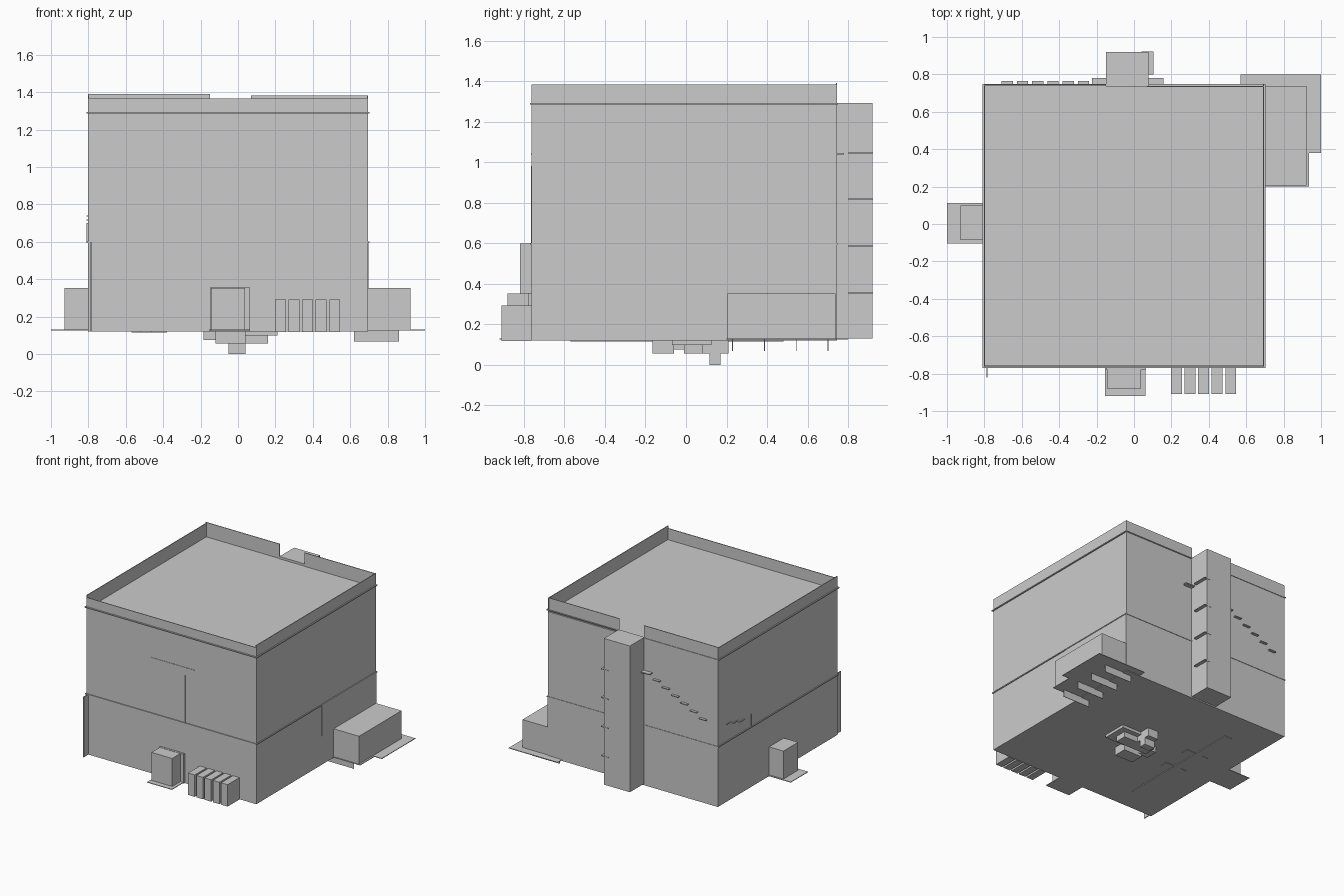
import bpy


def box(name, x0, x1, y0, y1, z0, z1):
    """Axis-aligned box from its extents."""
    v = [(x, y, z) for z in (z0, z1) for x, y in ((x0, y0), (x1, y0), (x1, y1), (x0, y1))]
    f = [(3, 2, 1, 0), (4, 5, 6, 7), (0, 1, 5, 4), (1, 2, 6, 5), (2, 3, 7, 6), (3, 0, 4, 7)]
    me = bpy.data.meshes.new(name)
    me.from_pydata(v, [], f)
    me.update()
    ob = bpy.data.objects.new(name, me)
    bpy.context.collection.objects.link(ob)
    return ob


def ring(name, x0, x1, y0, y1, z0, z1, out):
    """Thin ledge running round the four walls."""
    box(name + "_front", x0 - out, x1 + out, y0 - out, y0, z0, z1)
    box(name + "_back", x0 - out, x1 + out, y1, y1 + out / 2, z0, z1)
    box(name + "_left", x0 - out, x0, y0, y1, z0, z1)
    box(name + "_right", x1, x1 + out, y0, y1, z0, z1)


X0, X1, Y0, Y1 = -0.802, 0.695, -0.762, 0.745
BASE, ROOF = 0.12, 1.275
T = 0.006   # sheet thickness

# Main block with its roof parapets, open at the tower
box("building_body", X0, X1, Y0, Y1, BASE, ROOF)
box("parapet_front", X0, X1, Y0, Y0 + T, ROOF, 1.365)
box("parapet_left", X0, X0 + T, Y0, Y1, ROOF, 1.383)
box("parapet_right", X1 - T, X1, Y0, Y1, ROOF, 1.383)
box("parapet_back_left", X0, -0.15, Y1 - T, Y1, ROOF, 1.39)
box("parapet_back_right", 0.07, X1, Y1 - 0.012, Y1 - T, ROOF, 1.383)

# Horizontal ledges
ring("upper_ledge", X0, X1, Y0, Y1, 1.285, 1.293, 0.009)
ring("lower_ledge", X0, X1, Y0, Y1, 0.594, 0.602, 0.007)

# Wall panel above the side annex, corner fin and facade trims
box("side_panel", X1, X1 + 0.004, 0.06, Y1, 0.35, 0.6)
box("corner_fin", -0.789, -0.783, -0.82, Y0, BASE, 0.6)
box("facade_strip", 0.067, 0.072, Y0 - 0.004, Y0, 0.6, 0.98)
box("facade_sill", -0.23, 0.15, Y0 - 0.003, Y0, 1.038, 1.042)

# Back tower with small side platforms
box("back_tower", -0.15, 0.078, Y1 - 0.01, 0.92, 0.13, 1.293)
for i, z in enumerate((0.355, 0.587, 0.818, 1.045)):
    box(f"tower_platform_{i}", 0.04, 0.104, 0.80, 0.922, z - 0.003, z + 0.003)

# Outside steps descending along the back wall and round onto the left wall
box("step_landing_left", -0.225, -0.15, Y1, 0.78, 1.027, 1.035)
box("step_landing_right", 0.078, 0.157, Y1, 0.78, 1.037, 1.045)
for i in range(6):
    x, z = -0.27 - 0.0815 * i, 0.985 - 0.04 * i
    box(f"back_step_{i}", x - 0.03, x + 0.03, Y1, 0.765, z, z + 0.007)
for i in range(3):
    y, z = 0.61 - 0.08 * i, 0.735 - 0.022 * i
    box(f"left_step_{i}", X0 - 0.008, X0, y - 0.028, y + 0.028, z, z + 0.006)
box("left_stair_edge", X0 - 0.007, X0, 0.325, 0.331, 0.6, 0.7)

# Front porch: box, wall frame and floor plate
box("porch_box", -0.145, 0.037, -0.88, Y0, 0.13, 0.353)
box("porch_frame", -0.15, 0.065, -0.778, Y0, 0.12, 0.355)
box("porch_plate", -0.155, 0.062, -0.92, Y0, 0.125, 0.13)

# Row of five upright blocks on the front
for i in range(5):
    x = 0.198 + 0.0725 * i
    box(f"front_block_{i}", x, x + 0.058, -0.91, Y0, 0.118, 0.292)

# Left side box
box("left_box", -0.928, X0, -0.085, 0.10, 0.13, 0.352)
box("left_plate", -1.0, X0, -0.105, 0.112, 0.125, 0.13)

# Right side annex with floor plates and hanging fins
box("annex", X1, 0.922, 0.205, 0.738, 0.13, 0.352)
box("annex_plate_narrow", X1, 0.935, 0.20, 0.38, 0.125, 0.13)
box("annex_plate_wide", X1, 1.0, 0.38, 0.80, 0.125, 0.13)
box("annex_plate_back", 0.57, X1, Y1, 0.80, 0.125, 0.13)
for i in range(4):
    y = 0.23 + 0.157 * i
    box(f"annex_fin_{i}", 0.62, 0.86, y - 0.002, y + 0.002, 0.068, 0.127)

# Cluster of blocks hanging under the floor
cluster = [(-0.185, -0.10, -0.07, 0.03, 0.075), (-0.12, 0.04, -0.165, -0.06, 0.055),
           (-0.12, 0.16, -0.01, 0.085, 0.055), (-0.05, 0.04, 0.115, 0.17, 0.0),
           (0.04, 0.21, -0.07, 0.125, 0.098), (-0.05, 0.04, 0.085, 0.21, 0.055)]
for i, (a, b, c, d, z) in enumerate(cluster):
    box(f"under_block_{i}", a, b, c, d, z, 0.125)

# Long shallow strip under the floor with short cross pieces
box("under_strip", -0.52, -0.46, -0.57, 0.48, 0.115, BASE + 0.001)
for i, y in enumerate((-0.12, 0.12)):
    box(f"under_cross_{i}", -0.57, -0.38, y - 0.03, y + 0.03, 0.116, BASE + 0.001)
